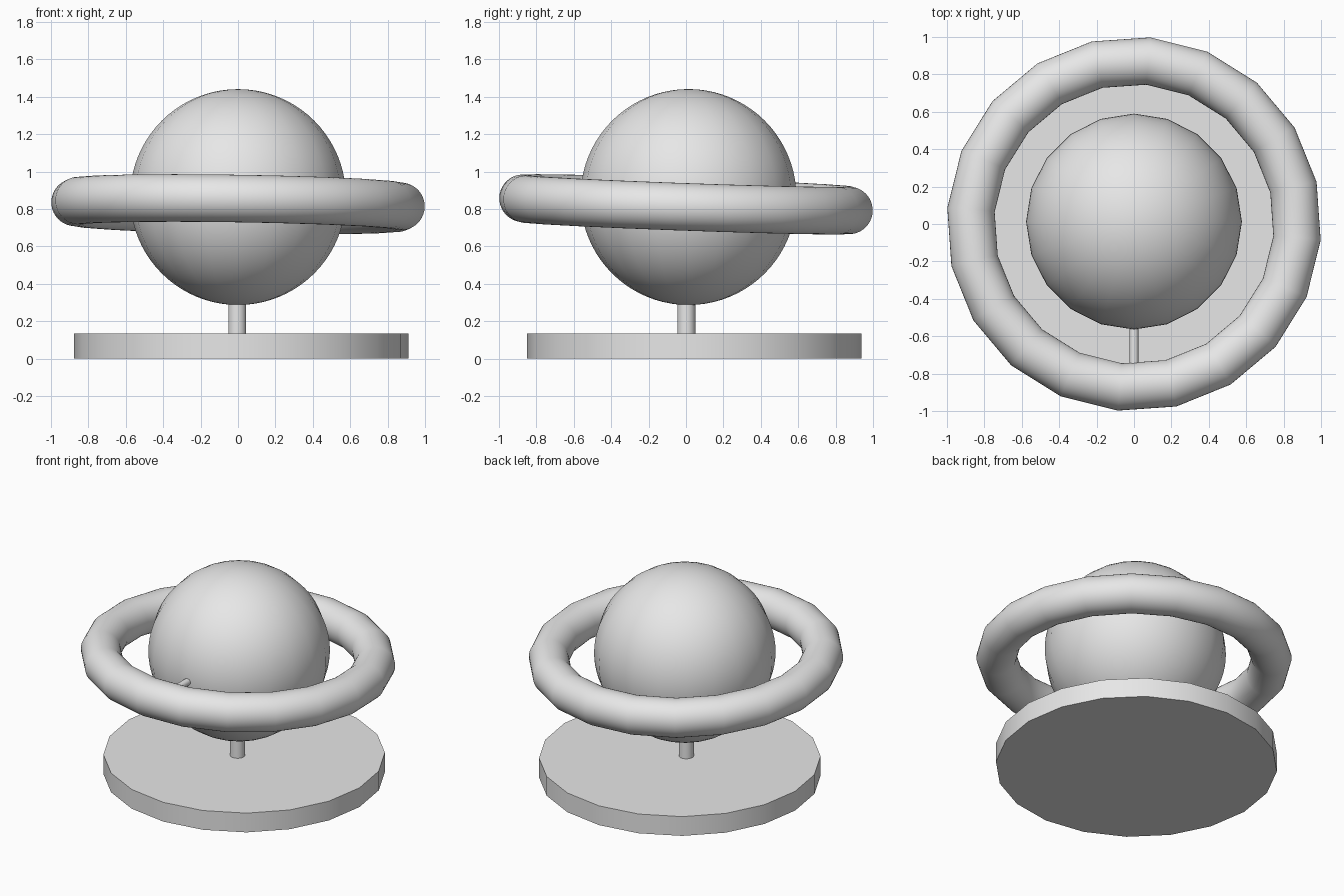
import bpy
import math

if "Cube" in bpy.data.objects:
    bpy.data.objects.remove(bpy.data.objects["Cube"], do_unlink=True)

SIDES = 20

grey = bpy.data.materials.new("light_grey")
grey.use_nodes = True
grey.diffuse_color = (0.8, 0.8, 0.8, 1)
grey.node_tree.nodes["Principled BSDF"].inputs["Base Color"].default_value = (0.8, 0.8, 0.8, 1)


def finish(name):
    """Name the active part, colour it and smooth its rounded sides."""
    ob = bpy.context.object
    ob.name = name
    ob.data.materials.append(grey)
    bpy.ops.object.shade_smooth_by_angle(angle=math.radians(35))
    return ob


def cylinder(name, radius, depth, location, rotation=(0, 0, 0)):
    bpy.ops.mesh.primitive_cylinder_add(vertices=SIDES, radius=radius, depth=depth,
                                        location=location, rotation=rotation)
    return finish(name)


# Round stand and its short post
cylinder("base", 0.895, 0.135, (0.017, 0.044, 0.0675))
cylinder("post", 0.048, 0.25, (-0.004, 0.002, 0.245))

# Globe: few meridians, many rings
bpy.ops.mesh.primitive_uv_sphere_add(segments=SIDES, ring_count=40, radius=0.577,
                                     location=(0, 0.013, 0.864))
finish("globe")

# Slightly tilted ring around the globe
bpy.ops.mesh.primitive_torus_add(major_segments=SIDES, minor_segments=40,
                                 major_radius=0.875, minor_radius=0.127,
                                 location=(0, 0, 0.825))
ring = finish("ring")
ring.rotation_euler = (-0.037, 0.0126, math.radians(-5))

# Thin rod joining the globe to the ring at the front
cylinder("ring_rod", 0.024, 0.4, (0, -0.66, 0.865), (math.pi / 2, 0, 0))
